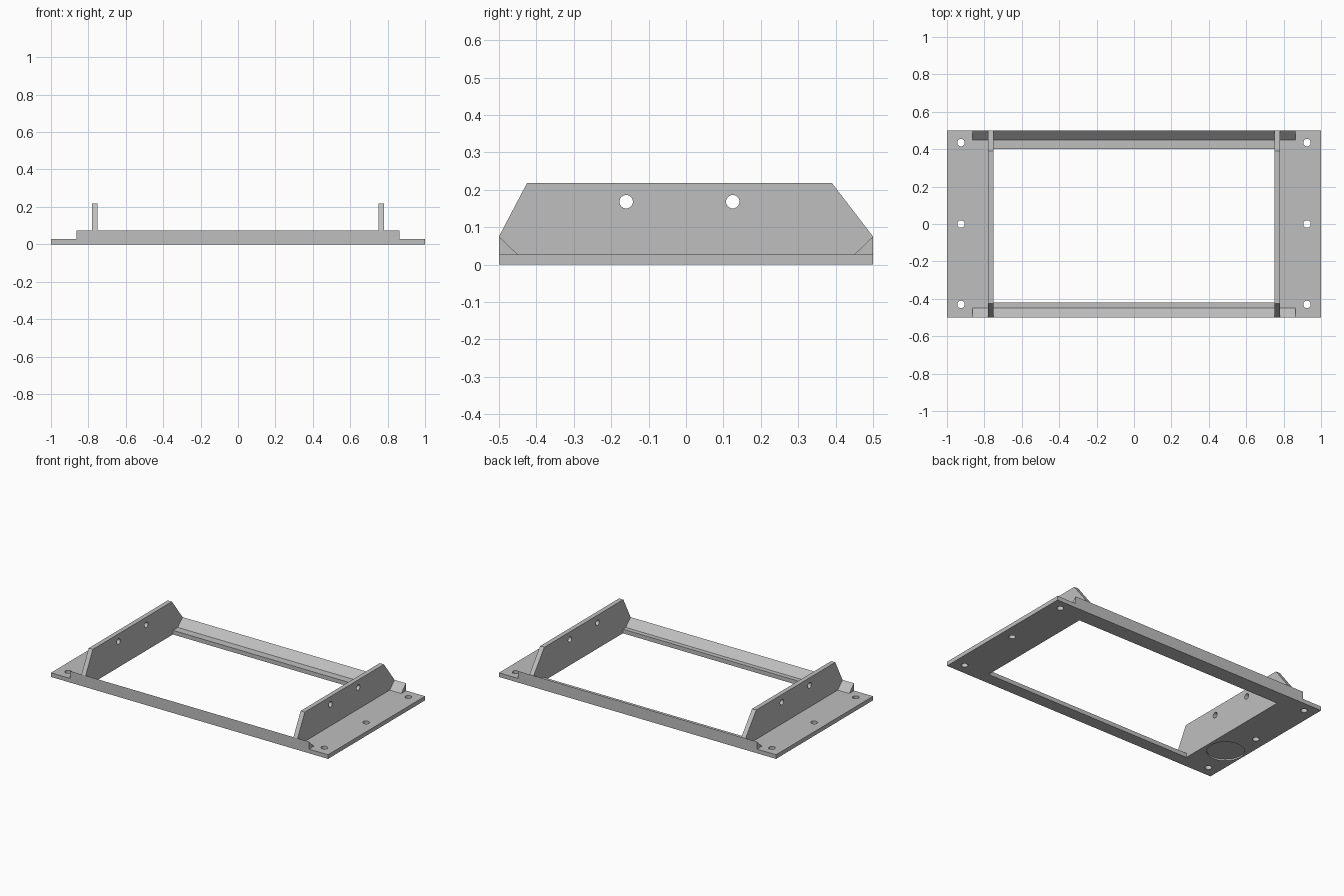
import bpy, bmesh
from mathutils import Matrix, Vector

if "Cube" in bpy.data.objects:
    bpy.data.objects.remove(bpy.data.objects["Cube"])

grey = bpy.data.materials.new("plain grey")
grey.use_nodes = True
colour = (0.52, 0.52, 0.52, 1)
grey.diffuse_color = colour
grey.node_tree.nodes["Principled BSDF"].inputs["Base Color"].default_value = colour

PLATE = 0.027   # plate thickness
RIDGE = 0.075   # height of the ridges


def make_object(name, bm):
    bmesh.ops.recalc_face_normals(bm, faces=bm.faces[:])
    mesh = bpy.data.meshes.new(name)
    bm.to_mesh(mesh)
    bm.free()
    mesh.materials.append(grey)
    obj = bpy.data.objects.new(name, mesh)
    bpy.context.collection.objects.link(obj)
    return obj


def add_box(bm, low, high):
    low, high = Vector(low), Vector(high)
    matrix = Matrix.Translation((low + high) / 2) @ Matrix.Diagonal((*(high - low), 1))
    bmesh.ops.create_cube(bm, size=1, matrix=matrix)


def add_cylinder(bm, centre, radius, depth, turn=Matrix(), sides=32):
    bmesh.ops.create_cone(bm, cap_ends=True, segments=sides, radius1=radius,
                          radius2=radius, depth=depth,
                          matrix=Matrix.Translation(centre) @ turn)


def extrude_profile(name, profile, x0, x1):
    """Extrude a (y, z) outline along x."""
    bm = bmesh.new()
    face = bm.faces.new([bm.verts.new((x0, y, z)) for y, z in profile])
    result = bmesh.ops.extrude_face_region(bm, geom=[face])
    verts = [v for v in result["geom"] if isinstance(v, bmesh.types.BMVert)]
    bmesh.ops.translate(bm, verts=verts, vec=(x1 - x0, 0, 0))
    return make_object(name, bm)


def cut(obj, bm):
    """Subtract the shapes in bm from obj, then drop the cutter."""
    cutter = make_object("cutter", bm)
    cutter.hide_render = True
    mod = obj.modifiers.new("cut", "BOOLEAN")
    mod.operation, mod.solver, mod.object = "DIFFERENCE", "EXACT", cutter
    bpy.context.view_layer.objects.active = obj
    bpy.ops.object.modifier_apply(modifier=mod.name)
    bpy.data.objects.remove(cutter)


# Base plate with opening, screw holes and a shallow round recess underneath
bm = bmesh.new()
add_box(bm, (-1, -0.5, 0), (1, 0.5, PLATE))
plate = make_object("base_plate", bm)
bm = bmesh.new()
add_box(bm, (-0.75, -0.42, -0.1), (0.75, 0.40, 0.1))
for x in (-0.925, 0.925):
    for y in (-0.43, 0.0, 0.435):
        add_cylinder(bm, (x, y, 0), 0.02, 0.2)
cut(plate, bm)
bm = bmesh.new()
add_cylinder(bm, (-0.88, -0.22, 0), 0.11, 0.02, sides=48)
cut(plate, bm)

# Upright side walls with two holes each
wall_profile = [(-0.5, PLATE), (-0.5, RIDGE), (-0.425, 0.218),
                (0.39, 0.218), (0.5, RIDGE), (0.5, PLATE)]
for name, x0 in (("right_wall", -0.78), ("left_wall", 0.75)):
    wall = extrude_profile(name, wall_profile, x0, x0 + 0.03)
    bm = bmesh.new()
    for y in (-0.16, 0.125):
        add_cylinder(bm, (x0, y, 0.168), 0.018, 0.2, Matrix.Rotation(1.5708, 4, "Y"))
    cut(wall, bm)

# Triangular ridges along the front and back edges
for name, side in (("front_ridge", -1), ("back_ridge", 1)):
    outline = [(side * 0.5, PLATE), (side * 0.5, RIDGE), (side * 0.45, PLATE)]
    extrude_profile(name, outline, -0.863, 0.863)
